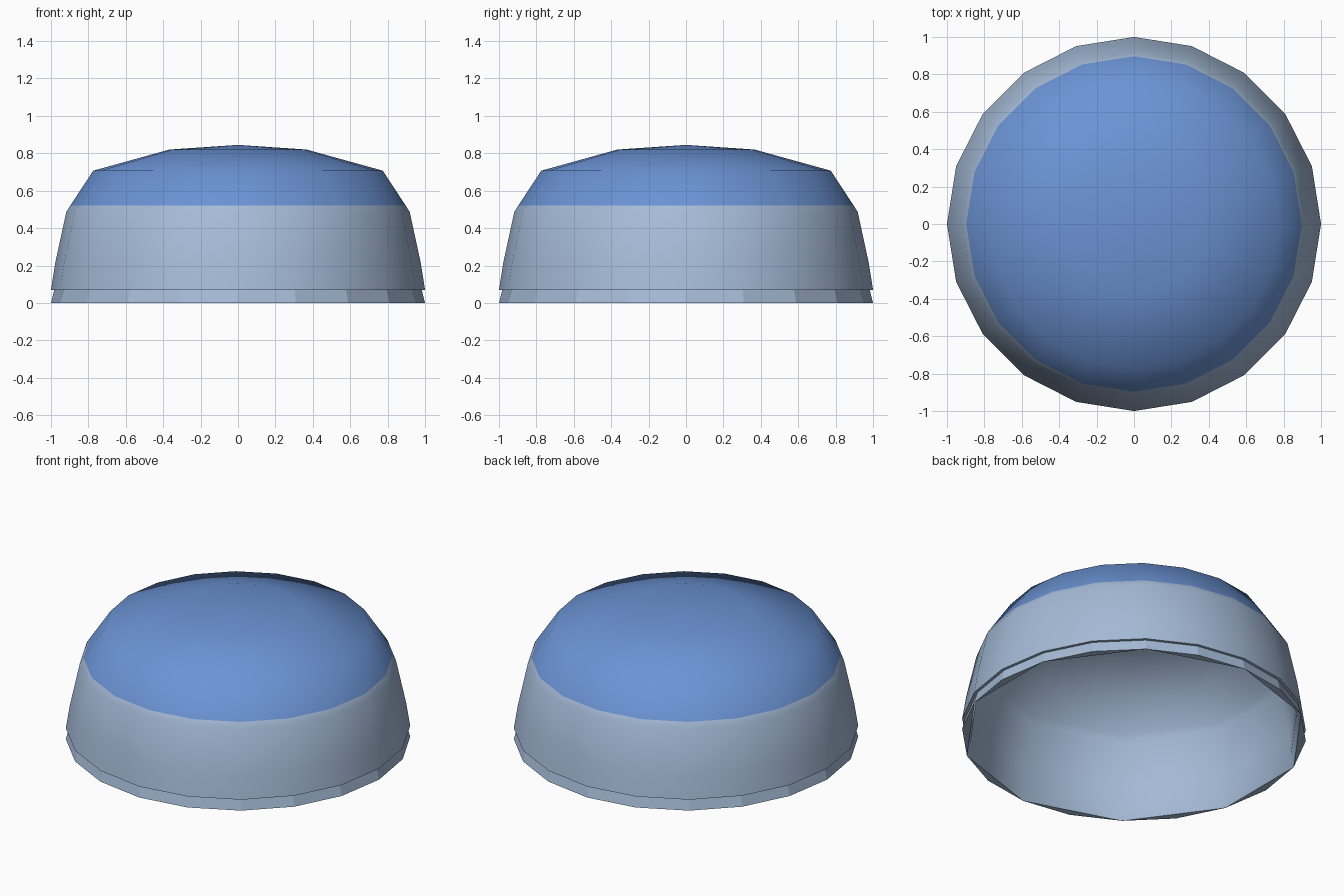
import bpy, bmesh, math

if "Cube" in bpy.data.objects:
    bpy.data.objects.remove(bpy.data.objects["Cube"])


def material(name, rgb):
    m = bpy.data.materials.new(name)
    m.diffuse_color = (*rgb, 1)
    m.use_nodes = True
    m.node_tree.nodes["Principled BSDF"].inputs["Base Color"].default_value = m.diffuse_color
    return m


GREY = material("pale grey blue", (0.376, 0.497, 0.679))
BLUE = material("blue", (0.147, 0.292, 0.658))


def lathe(name, profile, sides, start=0.0, inward=False, band=None):
    """Turn an (r, z) profile about z; r = 0 at the end closes the top."""
    bm = bmesh.new()
    rings = []
    for r, z in profile:
        if r == 0:
            rings.append([bm.verts.new((0, 0, z))] * sides)
        else:
            rings.append([bm.verts.new((r * math.cos(start + math.tau * i / sides),
                                        r * math.sin(start + math.tau * i / sides), z))
                          for i in range(sides)])
    for (lo, hi) in zip(rings, rings[1:]):
        for i in range(sides):
            j = (i + 1) % sides
            quad = [lo[i], lo[j], hi[j], hi[i]]
            f = bm.faces.new(list(dict.fromkeys(quad)))
            if inward:
                f.normal_flip()
            f.smooth = True
            # everything above the colour line is blue
            if band is not None and f.calc_center_median().z > band:
                f.material_index = 1
    me = bpy.data.meshes.new(name)
    bm.to_mesh(me)
    bm.free()
    me.materials.append(GREY)
    me.materials.append(BLUE)
    ob = bpy.data.objects.new(name, me)
    bpy.context.collection.objects.link(ob)
    return ob


# outer dome with the blue cap starting at z = 0.52
upper = [(0.977, 0.215), (0.918, 0.487), (0.897, 0.52), (0.774, 0.707), (0.367, 0.82)]
lathe("dome_shell", [(1.0, 0.07)] + upper + [(0, 0.845)], 20, band=0.52)

# flared rim tucked under the dome's lower edge
lathe("lower_rim", [(1.0, 0.0), (0.982, 0.07), (1.0, 0.07)], 20)
bpy.data.objects["lower_rim"].data.polygons.foreach_set("use_smooth", [False] * 40)

# ten-sided inner lining, its corners meeting every second corner of the rim
lining = [(1.0, 0.0), (0.98, 0.07)] + [(r * 0.995, z - 0.006) for r, z in upper] + [(0, 0.837)]
lathe("inner_lining", lining, 10, start=math.radians(18), inward=True)

# flat underside filling between the twenty-sided rim and the ten-sided lining
bm = bmesh.new()
for k in range(10):
    f = bm.faces.new([bm.verts.new((math.cos(a), math.sin(a), 0))
                      for a in (math.radians(18 + 36 * k + 18 * s) for s in (2, 1, 0))])
me = bpy.data.meshes.new("rim_underside")
bm.to_mesh(me)
bm.free()
me.materials.append(GREY)
bpy.context.collection.objects.link(bpy.data.objects.new("rim_underside", me))
